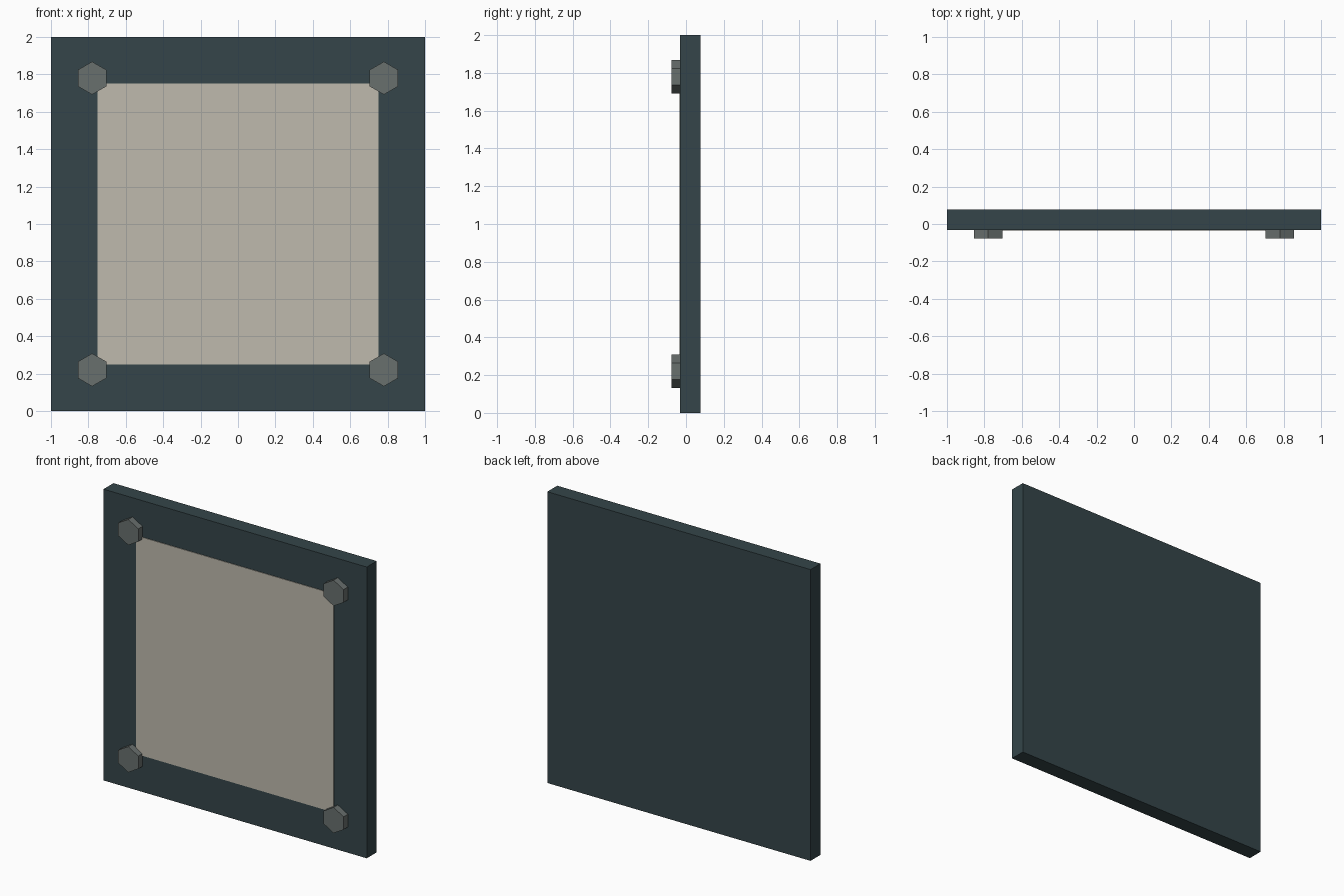
import bpy
from math import pi

if "Cube" in bpy.data.objects:
    bpy.data.objects.remove(bpy.data.objects["Cube"])

FRONT = -0.031   # front face of the slab
BACK = 0.077
BOLT_FRONT = -0.077


def material(name, rgb):
    m = bpy.data.materials.new(name)
    m.diffuse_color = (*rgb, 1)
    m.use_nodes = True
    m.node_tree.nodes["Principled BSDF"].inputs["Base Color"].default_value = m.diffuse_color
    return m


def box(name, width, height, y0, y1, mat):
    bpy.ops.mesh.primitive_cube_add(size=1, location=(0, (y0 + y1) / 2, 1))
    o = bpy.context.object
    o.name = name
    o.scale = (width, y1 - y0, height)
    bpy.ops.object.transform_apply(location=False, rotation=False, scale=True)
    o.data.materials.append(mat)
    return o


slate = material("dark_slate", (0.035, 0.06, 0.067))
cream = material("cream", (0.52, 0.49, 0.42))
steel = material("steel", (0.14, 0.16, 0.155))

# Backing slab and thin inset face panel
box("backing_slab", 2, 2, FRONT, BACK, slate)
box("face_panel", 1.5, 1.5, FRONT - 0.004, FRONT + 0.004, cream)

# Hexagonal bolt heads at the panel corners, points up
for sx in (-1, 1):
    for sz in (-1, 1):
        y1 = FRONT + 0.004
        bpy.ops.mesh.primitive_cylinder_add(
            vertices=6, radius=0.088, depth=y1 - BOLT_FRONT,
            location=(sx * 0.78, (y1 + BOLT_FRONT) / 2, 1 + sz * 0.78),
            rotation=(pi / 2, 0, 0))
        bolt = bpy.context.object
        bolt.name = f"bolt_{'top' if sz > 0 else 'bottom'}_{'right' if sx > 0 else 'left'}"
        bolt.data.materials.append(steel)
